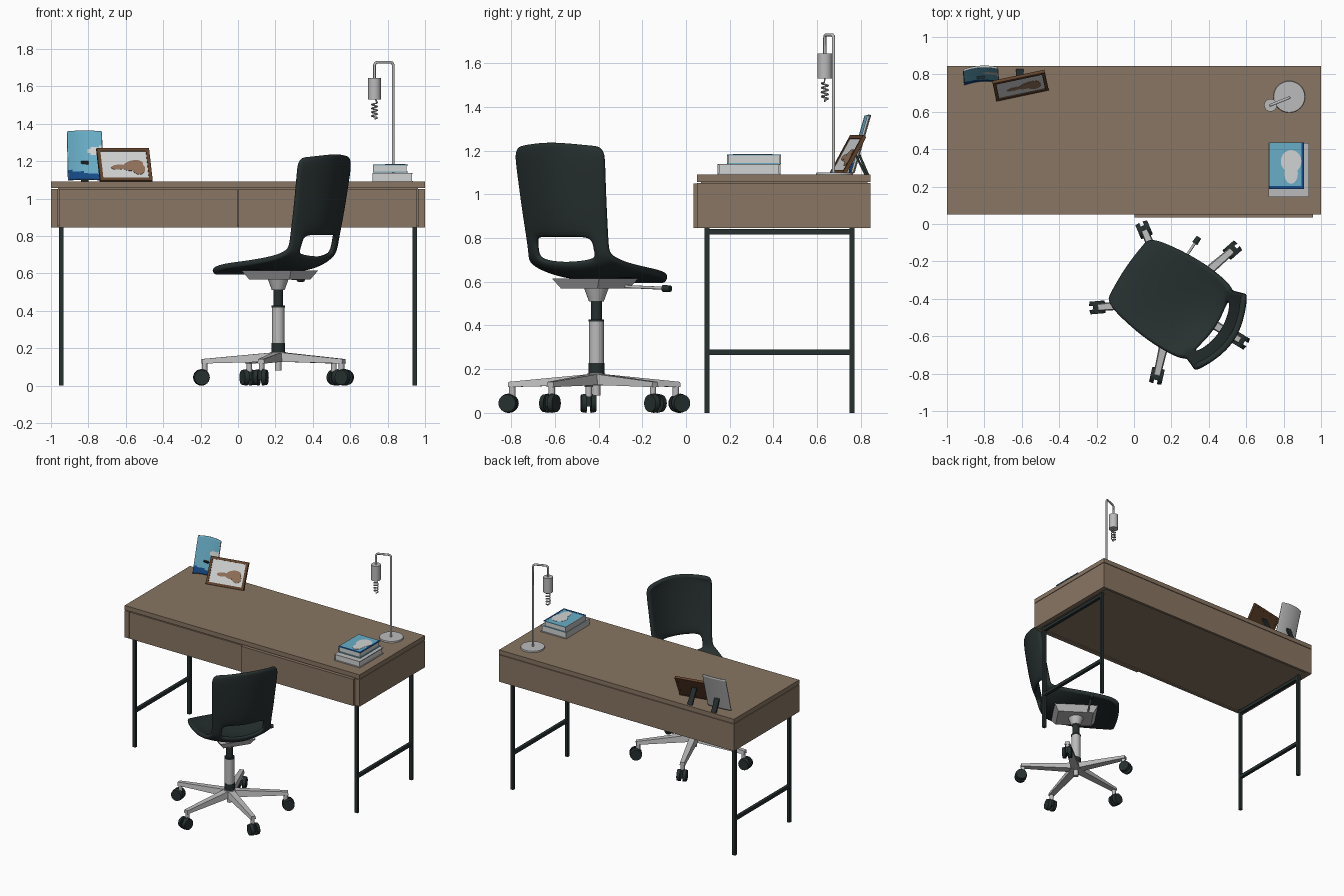
import bpy, bmesh, math
from mathutils import Matrix, Vector

if "Cube" in bpy.data.objects:
    bpy.data.objects.remove(bpy.data.objects["Cube"])

def mat(name, r, g, b):
    m = bpy.data.materials.new(name)
    m.diffuse_color = (r, g, b, 1)
    m.use_nodes = True
    m.node_tree.nodes["Principled BSDF"].inputs["Base Color"].default_value = m.diffuse_color
    return m

WOOD = mat("walnut_wood", .25, .18, .125)
DARK = mat("charcoal", .02, .029, .029)
GREY = mat("light_grey_metal", .5, .5, .5)
SKY = mat("sky_blue", .14, .42, .57)
DEEP = mat("deep_blue", .008, .07, .25)
WHITE = mat("paper_white", .64, .65, .65)
BROWN = mat("frame_brown", .12, .055, .025)
TAN = mat("tan", .29, .17, .105)
I = Matrix.Identity(4)

def finish(name, bm, mats, M=I, smooth=True):
    me = bpy.data.meshes.new(name)
    bm.to_mesh(me)
    bm.free()
    ob = bpy.data.objects.new(name, me)
    bpy.context.collection.objects.link(ob)
    ob.matrix_world = M
    for m in mats:
        me.materials.append(m)
    if smooth:
        bpy.ops.object.select_all(action='DESELECT')
        ob.select_set(True)
        bpy.context.view_layer.objects.active = ob
        bpy.ops.object.shade_smooth_by_angle(angle=math.radians(35))
    return ob

def loft(name, a, b, m, M=I):
    """Solid between two quads."""
    bm = bmesh.new()
    A, B = [bm.verts.new(p) for p in a], [bm.verts.new(p) for p in b]
    bm.faces.new(A[::-1])
    bm.faces.new(B)
    for i in range(4):
        j = (i + 1) % 4
        bm.faces.new((A[i], A[j], B[j], B[i]))
    bmesh.ops.recalc_face_normals(bm, faces=bm.faces)
    return finish(name, bm, [m], M, False)

def box(name, x0, x1, y0, y1, z0, z1, m, M=I, inset=0):
    """Box whose bottom can be drawn in."""
    i = inset
    return loft(name, [(x0+i, y0+i, z0), (x1-i, y0+i, z0), (x1-i, y1-i, z0), (x0+i, y1-i, z0)],
                [(x0, y0, z1), (x1, y0, z1), (x1, y1, z1), (x0, y1, z1)], m, M)

def cyl(name, p, q, r0, r1, m, M=I, n=24):
    """Cylinder or cone from p to q."""
    p, q = Vector(p), Vector(q)
    bm = bmesh.new()
    bmesh.ops.create_cone(bm, cap_ends=True, segments=n, radius1=r0, radius2=r1, depth=(q-p).length)
    rot = (q-p).to_track_quat('Z', 'Y').to_matrix().to_4x4()
    bmesh.ops.transform(bm, matrix=Matrix.Translation((p+q)/2) @ rot, verts=bm.verts)
    return finish(name, bm, [m], M)

def plate(name, rx, ry, m, M, t=.002):
    """Thin oval plate."""
    return cyl(name, (0, 0, 0), (0, 0, t), 1, 1, m, M @ Matrix.Diagonal((rx, ry, 1, 1)))

def tube(name, pts, r, m):
    cu = bpy.data.curves.new(name, 'CURVE')
    cu.dimensions = '3D'
    cu.bevel_depth, cu.bevel_resolution, cu.use_fill_caps = r, 2, True
    sp = cu.splines.new('POLY')
    sp.points.add(len(pts) - 1)
    for s, p in zip(sp.points, pts):
        s.co = (*p, 1)
    cu.materials.append(m)
    ob = bpy.data.objects.new(name, cu)
    bpy.context.collection.objects.link(ob)
    bpy.ops.object.select_all(action='DESELECT')
    ob.select_set(True)
    bpy.context.view_layer.objects.active = ob
    bpy.ops.object.convert(target='MESH')

# Desk body
box("desk_top", -1, 1, .05, .845, 1.056, 1.09, WOOD)
box("desk_core", -.962, .962, .068, .83, .852, 1.057, WOOD)
box("desk_back", -.962, .962, .825, .845, .845, 1.052, WOOD)
for s, side in ((-1, "left"), (1, "right")):
    box("desk_side_" + side, min(s*.962, s), max(s*.962, s), .05, .845, .845, 1.052, WOOD)
box("drawer_left", -.957, -.002, .05, .07, .845, 1.05, WOOD)
box("drawer_right", .002, .957, .035, .07, .845, 1.05, WOOD)
# Desk leg frames
for s, side in ((-1, "left"), (1, "right")):
    x0, x1 = s*.945 - .012, s*.945 + .012
    for y, end in ((.085, "front"), (.748, "back")):
        box(f"leg_{end}_{side}", x0, x1, y, y + .022, 0, .85, DARK)
    for z, lvl in ((.265, "lower"), (.817, "upper")):
        box(f"rail_{lvl}_{side}", x0, x1, .1, .755, z, z + .024, DARK)

# Chair shell: rows of depth, height, half width, forward wrap, edge lift
C = Matrix.Translation((.215, -.41, 0)) @ Matrix.Rotation(math.radians(146), 4, 'Z')
ROWS = [(.31, .598, .18, -.015, 0), (.29, .62, .212, -.015, 0), (.2, .632, .232, 0, .005),
        (.08, .63, .25, 0, .02), (-.04, .622, .255, 0, .045), (-.14, .625, .248, .01, .06),
        (-.215, .645, .238, .03, .06), (-.262, .688, .225, .055, .035), (-.288, .745, .218, .07, 0),
        (-.302, .8, .22, .075, 0), (-.33, .92, .228, .08, 0), (-.35, 1.05, .235, .08, 0),
        (-.365, 1.16, .242, .08, -.01), (-.37, 1.215, .24, .08, -.018), (-.37, 1.238, .21, .08, -.025)]
COLS = [-1, -.9, -.7, -.35, 0, .35, .7, .9, 1]
bm = bmesh.new()
grid = [[bm.verts.new((u + du*t*t, hw*t, z + dz*t*t)) for t in COLS] for u, z, hw, du, dz in ROWS]
for i in range(len(ROWS) - 1):
    for j in range(len(COLS) - 1):
        if not (i in (7, 8) and 2 <= j <= 5):      # lumbar opening
            bm.faces.new((grid[i][j], grid[i][j+1], grid[i+1][j+1], grid[i+1][j]))
bmesh.ops.recalc_face_normals(bm, faces=bm.faces)
shell = finish("seat_shell", bm, [DARK], C)
so = shell.modifiers.new("thickness", 'SOLIDIFY')
so.thickness, so.offset = .034, 0
su = shell.modifiers.new("round", 'SUBSURF')
su.levels = su.render_levels = 2

# Seat mechanism and column
box("seat_tray", -.17, .15, -.13, .13, .568, .615, GREY, C, .03)
cyl("tilt_lever", (.08, -.1, .578), (.08, -.33, .57), .007, .007, GREY, C, 12)
cyl("lever_grip", (.08, -.315, .57), (.08, -.355, .568), .016, .014, DARK, C, 12)
for name, z0, z1, r0, r1, m in (("column_cone", .51, .575, .034, .058, GREY), ("gas_rod", .42, .515, .025, .025, DARK),
                                ("column_tube", .22, .422, .034, .034, GREY), ("column_ring", .418, .428, .036, .036, DARK),
                                ("column_collar", .178, .228, .037, .037, DARK), ("base_hub", .125, .18, .046, .042, GREY),
                                ("column_stub", .08, .128, .018, .018, GREY)):
    cyl(name, (0, 0, z0), (0, 0, z1), r0, r1, m, C)

# Five arms with twin-wheel casters
for k in range(5):
    A = Matrix.Translation((.215, -.41, 0)) @ Matrix.Rotation(math.radians(41 + 72*k), 4, 'Z')
    ring = lambda r, w, z0, z1: [(r, -w, z0), (r, w, z0), (r, w*.75, z1), (r, -w*.75, z1)]
    loft(f"base_arm_{k}", ring(.02, .032, .128, .178), ring(.41, .02, .118, .142), GREY, A)
    cyl(f"caster_stem_{k}", (.395, 0, .075), (.395, 0, .125), .015, .015, GREY, A, 12)
    box(f"caster_hood_{k}", .385, .435, -.01, .01, .03, .082, DARK, A)
    for s in (-1, 1):
        cyl(f"caster_wheel_{k}_{s}", (.412, s*.01, .044), (.412, s*.034, .044), .044, .04, DARK, A)

# Desk lamp
cyl("lamp_base", (.83, .68, 1.09), (.83, .68, 1.1), .085, .083, GREY, n=40)
tube("lamp_pole", [(.83, .675, 1.095), (.83, .675, 1.715), (.825, .673, 1.725), (.815, .669, 1.729),
                   (.745, .641, 1.729), (.735, .637, 1.725), (.73, .635, 1.715), (.73, .635, 1.63)], .0075, GREY)
cyl("lamp_shade", (.73, .635, 1.53), (.73, .635, 1.645), .034, .034, GREY)
helix = [(.73 + .015*math.cos(a*.5), .635 + .015*math.sin(a*.5), 1.432 + .08*a/50) for a in range(51)]
tube("lamp_spiral_bulb", [(.73, .635, 1.425)] + helix + [(.73, .635, 1.54)], .004, GREY)

# Stack of two books
def book(name, x0, x1, y0, y1, z0, z1, cover):
    box(name + "_pages", x0 + .004, x1 - .006, y0 + .006, y1 - .006, z0 + .004, z1 - .004, WHITE)
    box(name + "_cover_bottom", x0, x1, y0, y1, z0, z0 + .005, cover)
    box(name + "_cover_top", x0, x1, y0, y1, z1 - .005, z1, cover)
    box(name + "_spine", x0, x0 + .005, y0, y1, z0, z1, GREY)

book("lower_book", .72, .935, .145, .432, 1.09, 1.138, GREY)
book("upper_book", .722, .908, .188, .435, 1.139, 1.182, SKY)
box("cover_band_front", .722, .908, .188, .204, 1.182, 1.183, DEEP)
box("cover_band_side", .895, .908, .204, .435, 1.182, 1.183, DEEP)
for x, y, rx, ry in ((.84, .335, .055, .06), (.84, .27, .036, .055)):
    plate("cover_shape", rx, ry, WHITE, Matrix.Translation((x, y, 1.182)))

# Curved seascape print, coloured by position
P = Matrix.Translation((-.815, .748, 1.098)) @ Matrix.Rotation(math.radians(4), 4, 'Z') @ Matrix.Rotation(math.radians(-16), 4, 'X')
N, W, H = 24, .184, .272
bm = bmesh.new()
def bend(x):
    return .012 * (1 - (2*x/W)**2)
g = [[bm.verts.new(((i/N - .5)*W, bend((i/N - .5)*W), j/N*H + .7*bend((i/N - .5)*W))) for i in range(N+1)] for j in range(N+1)]
for j in range(N):
    for i in range(N):
        f = bm.faces.new((g[j][i], g[j][i+1], g[j+1][i+1], g[j+1][i]))
        c = f.calc_center_median()
        if c.z < .058 - .12*(c.x + .09):
            f.material_index = 1
        elif ((c.x - .075)/.06)**2 + ((c.z - .165)/.025)**2 < 1:
            f.material_index = 2
pr = finish("seascape_print", bm, [SKY, DEEP, WHITE, GREY], P)
so = pr.modifiers.new("backing", 'SOLIDIFY')
so.thickness, so.offset, so.material_offset, so.material_offset_rim = .01, -1, 3, 3

# Wooden picture frame
F = Matrix.Translation((-.597, .692, 1.092)) @ Matrix.Rotation(math.radians(12), 4, 'Z') @ Matrix.Rotation(math.radians(-29), 4, 'X')
w, h, b = .143, .2, .018
box("frame_bottom", -w, w, -.008, .01, 0, b, BROWN, F)
box("frame_top", -w, w, -.008, .01, h - b, h, BROWN, F)
for s in (-1, 1):
    box("frame_side", min(s*w, s*(w-b)), max(s*w, s*(w-b)), -.008, .01, b, h - b, BROWN, F)
box("frame_back", -w + .01, w - .01, .003, .009, .01, h - .01, BROWN, F)
box("frame_picture", -w + b, w - b, -.003, .003, b, h - b, WHITE, F)
for x, z, rx, rz, a in ((.045, .095, .058, .03, 15), (.075, .075, .035, .035, 0), (-.035, .085, .04, .015, 5)):
    plate("picture_shape", rx, rz, TAN, F @ Matrix.Translation((x, -.003, z)) @ Matrix.Rotation(math.pi/2, 4, 'X')
          @ Matrix.Rotation(math.radians(a), 4, 'Z'))

# Struts behind the pictures
for name, x, y0, z0, y1 in (("frame_strut", -.61, .772, 1.2, .828), ("print_strut", -.82, .79, 1.2, .838)):
    q = lambda y, z: [(x-.02, y-.012, z), (x+.02, y-.012, z), (x+.02, y, z), (x-.02, y, z)]
    loft(name, q(y1, 1.09), q(y0, z0), DARK)
